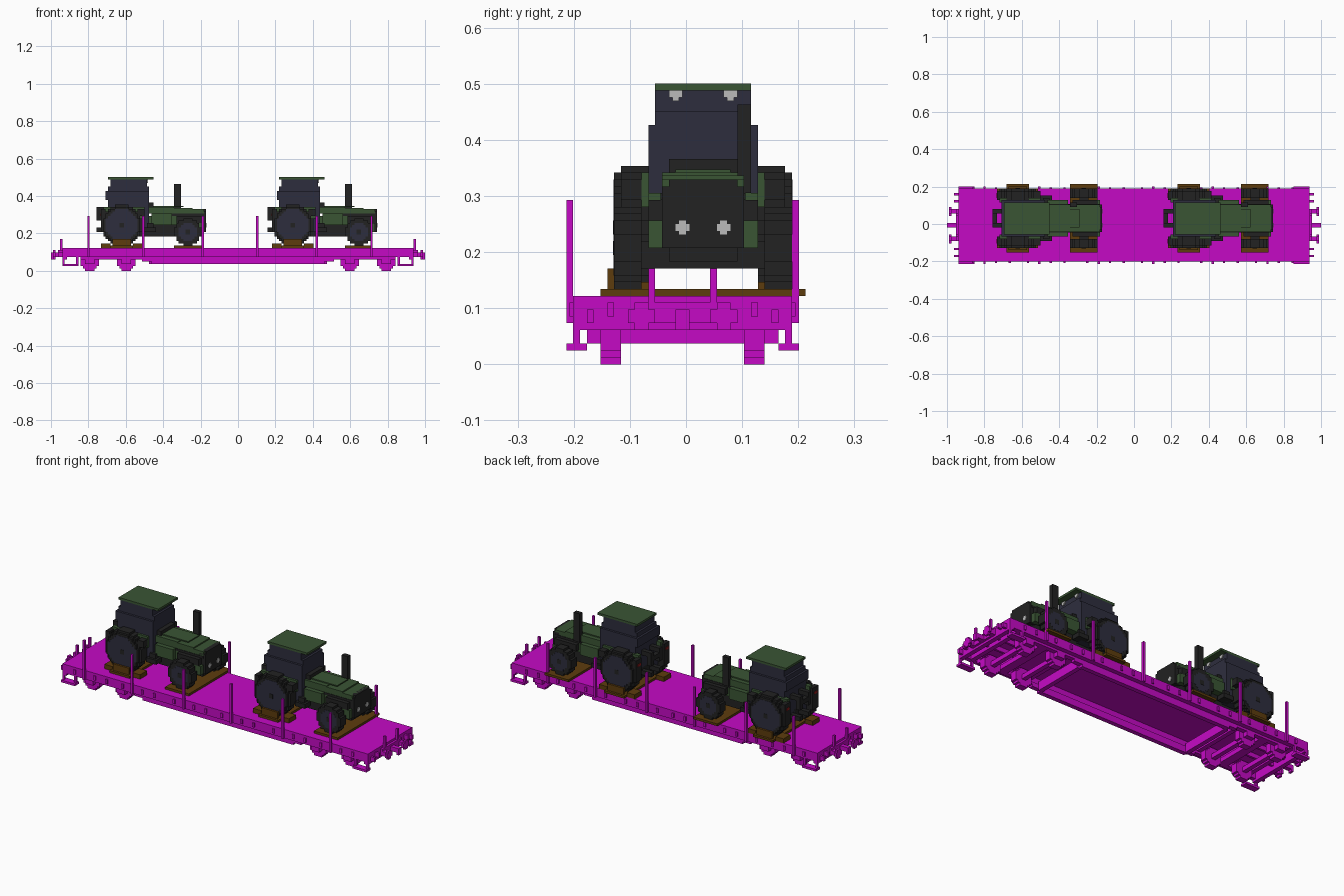
import bpy
import bmesh
from math import sqrt

cube = bpy.data.objects.get("Cube")
if cube:
    bpy.data.objects.remove(cube)

UNIT = 2 / 164        # edge of one building block
WAGON, TRACTOR = 34, 40   # mirror sums across each vehicle's centre line
SPACING = 75          # blocks between the two tractors


def material(name, r, g, b):
    mat = bpy.data.materials.new(name)
    mat.use_nodes = True
    mat.diffuse_color = (r, g, b, 1)
    mat.node_tree.nodes["Principled BSDF"].inputs["Base Color"].default_value = (r, g, b, 1)
    return mat


magenta = material("magenta", .56, .003, .56)
green = material("green", .042, .09, .034)
navy = material("dark navy", .027, .027, .048)
black = material("black", .016, .016, .016)
brown = material("brown", .11, .045, .004)
white = material("lamp white", .5, .5, .5)
red = material("lamp red", .3, .01, .01)


def box(x, y, z):
    return (x, y, z)


def across(boxes, total):
    """Add copies mirrored over the long axis."""
    return boxes + [(x, (total - y[1], total - y[0]), z) for x, y, z in boxes]


def endwise(boxes):
    """Add copies mirrored to the other end of the wagon."""
    return boxes + [((-x[1], -x[0]), y, z) for x, y, z in boxes]


def disc(cx, cz, radius, y):
    """Stepped round disc made of rows of blocks."""
    rows = []
    for k in range(-radius, radius):
        half = round(sqrt(radius ** 2 - (k + .5) ** 2))
        rows.append(box((cx - half, cx + half), y, (cz + k, cz + k + 1)))
    return rows


def build(name, mat, boxes):
    bm = bmesh.new()
    for x, y, z in boxes:
        cube = bmesh.ops.create_cube(bm, size=1)["verts"]
        for v in cube:
            px, py, pz = (a[0] + (a[1] - a[0]) * (c + .5) for a, c in zip((x, y, z), v.co))
            v.co = (px * UNIT, (py - 17.5) * UNIT, pz * UNIT)
    mesh = bpy.data.meshes.new(name)
    bm.to_mesh(mesh)
    bm.free()
    mesh.materials.append(mat)
    obj = bpy.data.objects.new(name, mesh)
    bpy.context.collection.objects.link(obj)
    return obj


# --- Flat wagon ---
build("deck", magenta, [box((-77, 77), (1, 33), (9, 10))])
build("side_sills", magenta, across([box((-77, 77), (1, 3), (6, 9))], WAGON))
build("belly_sills", magenta, across(
    [box((-w, w), (3, 5), (z, z + 1)) for w, z in ((45, 5), (42, 4), (38, 3))]
    + [box((-46, 46), (3, 4), (6, 9))], WAGON))
build("end_beams", magenta, endwise([box((75, 77), (1, 33), (5, 9)),
                                    box((77, 78), (10, 24), (6, 9))]))
build("cross_members", magenta, endwise(
    [box((x, x + 2), (3, 31), (6, 9)) for x in (43, 56, 70)]
    + [box((37, 39), (5, 29), (3, 7))]
    + across([box((57, 75), (13, 14), (7, 9))], WAGON)))

# Stakes along both sides, short ones at the ends
stakes = [round(-66.5 + 25 * n) for n in range(6)]
build("side_stakes", magenta, across(
    [box((x, x + 1), (0, 1), (6, 24)) for x in stakes], WAGON))
build("end_stakes", magenta, endwise(across([box((77, 78), (12, 13), (6, 14))], WAGON)))
build("side_cleats", magenta, across(
    [box((x + s, x + s + 1), (.5, 1), (7, 9)) for x in stakes for s in (-5, 5, 11)], WAGON))

# Buffers, coupling and steps
build("buffers", magenta, endwise(across(
    [box((77, 80), (10, 12), (6, 8)), box((80, 81), (9, 13), (6, 8)),
     box((80, 81), (10, 12), (5, 9))], WAGON)))
build("coupling_hooks", magenta, endwise([box((77, 81), (16, 18), (6, 8)),
                                         box((81, 82), (16, 18), (5, 8))]))
build("corner_handrails", magenta, endwise(across(
    [box((77, 79), (3, 4), (6, 8)), box((77, 79), (6, 7), (7, 9))], WAGON)))
build("steps", magenta, endwise(across(
    [box((70, 77), (0, 3), (2, 3)), box((70, 71), (1, 2), (3, 6)),
     box((76, 77), (1, 2), (3, 6))], WAGON)))

# Bogies
wheels, frames = [], []
for cx in (49, 65):
    wheels += disc(cx, 4, 4, (5, 8))
    frames += [box((cx - 1, cx + 1), (8, 17), (3, 5)),
               box((cx - 2, cx + 2), (3, 5), (3, 6))]
frames += [box((45, 69), (3, 5), (5, 7)), box((55, 59), (5, 17), (5, 7))]
build("wagon_wheels", magenta, endwise(across(wheels, WAGON)))
build("bogie_frames", magenta, endwise(across(frames, WAGON)))

# --- Tractor, facing along the wagon ---
tractor = []


def piece(name, mat, boxes, mirrored=False):
    tractor.append(build(name, mat, across(boxes, TRACTOR) if mirrored else boxes))


REAR, FRONT = -51, -22   # axle positions

# Wheels with hub plates and treads
piece("rear_tyres", black, disc(REAR, 20, 9, (8, 12)) + disc(REAR, 20, 8, (7, 8)), True)
piece("rear_hub_plates", navy, disc(REAR, 20, 7, (6.9, 7)), True)
piece("rear_hub_caps", black, [box((REAR - 1, REAR + 1), (6.8, 7), (19, 21))], True)
piece("front_tyres", black, disc(FRONT, 17, 6, (7, 11)), True)
piece("front_hub_plates", navy, disc(FRONT, 17, 4, (6.9, 7)), True)
piece("front_hub_caps", black, [box((FRONT - 1, FRONT + 1), (6.8, 7), (16, 18))], True)

# Chassis and axles
piece("chassis", black, [box((-57, -16), (15, 25), (15, 20)),
                         box((-54, -46), (11, 29), (14, 23)),
                         box((-24, -20), (11, 29), (14, 18))])
piece("cab_steps", black, [box((-41, -36), (10, 14), (17, 19)),
                           box((-40, -37), (11, 14), (19, 21))], True)

# Cab
piece("cab", navy, [box((-57, -39), (12, 28), (17, 31)),
                    box((-58, -39), (12, 28), (31, 35)),
                    box((-57, -39), (13, 27), (35, 37)),
                    box((-56, -40), (13, 27), (37, 40))])
piece("roof", green, [box((-57, -37), (13, 27), (40, 41))])
piece("roof_lamps", white, [box((-40, -39.5), (15, 17), (39, 40)),
                            box((-40, -39.5), (15.5, 16.5), (38.5, 39))], True)
piece("cowl", black, [box((-39, -37), (15, 25), (28, 30))])
piece("rear_fenders", green, [box((-59, -41), (11, 13), (23, 28))], True)
piece("fender_edges", black, [box((-60, -58), (8, 12), (23, 27)),
                              box((-44, -41), (8, 12), (24, 27))], True)
piece("tail_lamps", red, [box((-60.3, -60), (9, 11), (24, 25))], True)

# Hood, stepped down towards the grille
piece("hood", green, [box((-39, -28), (14, 26), (26, 28)),
                      box((-28, -20), (14, 26), (26, 27.6)),
                      box((-39, -15), (14, 26), (25, 27)),
                      box((-39, -17), (14, 26), (20, 24))])
piece("hood_ridge", green, [box((-39, -24), (16, 24), (28, 28.5))])
piece("hood_vents", black, [box((-38, -15), (13.8, 26.2), (24, 25))])
piece("side_panels", green, [box((-38, -29), (12, 14), (20, 25)),
                             box((-19, -15), (12, 14), (17, 21))], True)
piece("front_fenders", black, [box((-27, -16), (12, 14), (21, 24))], True)
piece("grille", black, [box((-17, -14), (14, 26), (17, 26)),
                        box((-16, -14), (15, 25), (26, 27))])
piece("headlamps", white, [box((-14, -13.8), (16.5, 17.5), (19, 21)),
                           box((-14, -13.8), (16, 18), (19.5, 20.5))], True)
piece("exhaust", black, [box((-28, -25), (25, 27), (25, 38))])

# Rear hitch
piece("hitch", black, [box((-62, -57), (16, 18), (26, 28)),
                       box((-62, -60), (16, 18), (22, 26)),
                       box((-62, -57), (16, 18), (17, 19))], True)
piece("hitch_bar", black, [box((-62, -60), (16, 24), (24, 26))])

# Timber planks and wheel chocks
piece("planks", brown, [box((-56, -46), (5, 35), (10, 11)),
                        box((-28, -16), (5, 35), (10, 11))])
piece("chocks", brown, [box((-60, -56), (7, 12), (10, 12)),
                        box((-46, -42), (7, 12), (10, 12))], True)
piece("side_blocks", brown, [box((-55, -47), (6, 7), (11, 14))], True)

# Second tractor reuses the same meshes
for obj in tractor:
    copy = obj.copy()
    obj.name, copy.name = obj.name + "_first", obj.name + "_second"
    copy.location.x = SPACING * UNIT
    bpy.context.collection.objects.link(copy)
